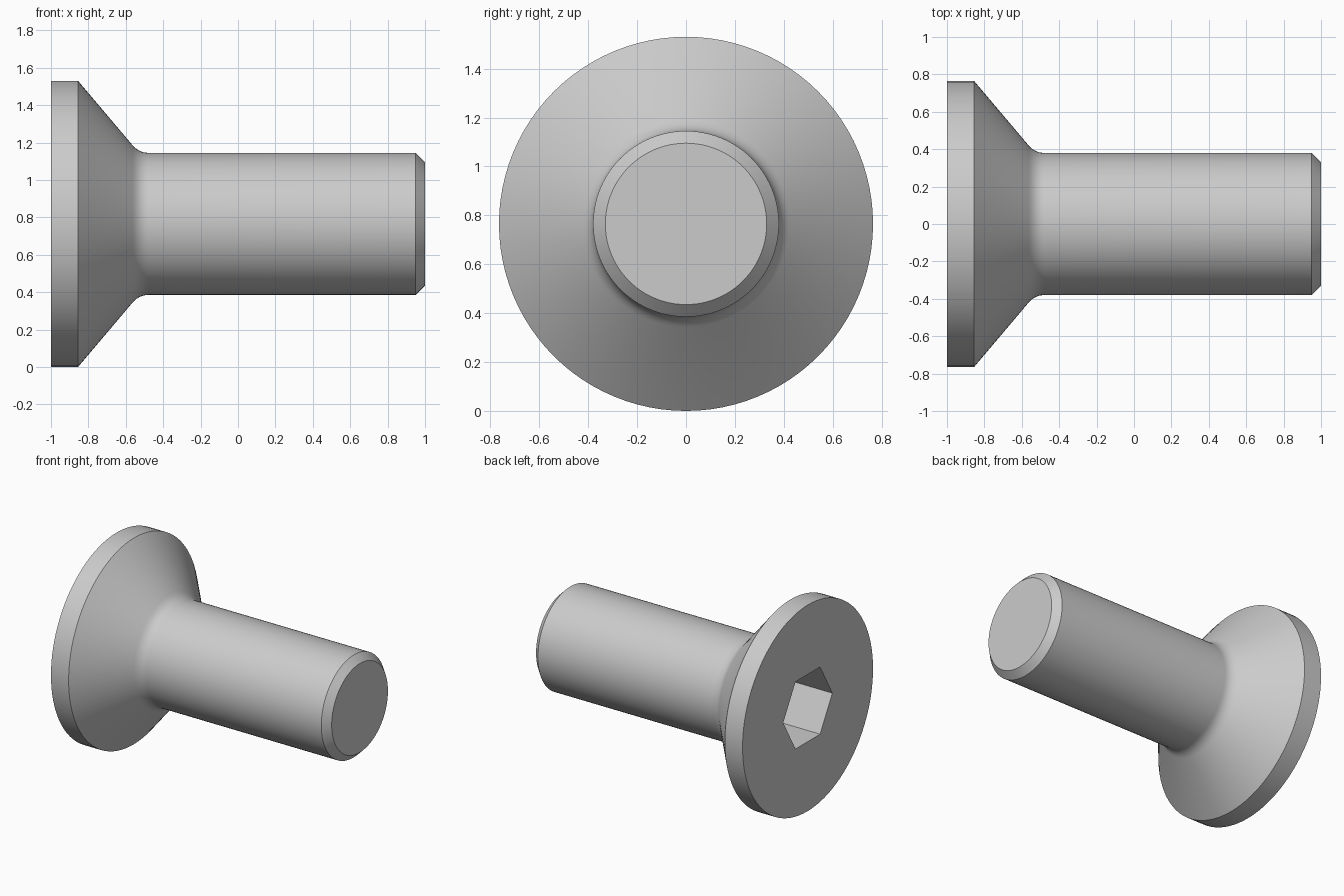
import bpy, bmesh
from math import cos, sin, pi
from mathutils import Vector

cube = bpy.data.objects.get("Cube")
if cube:
    bpy.data.objects.remove(cube, do_unlink=True)

SEGMENTS = 96
HEAD_R, SHANK_R, TIP_R = 0.765, 0.38, 0.33
SOCKET_R, SOCKET_DEPTH = 0.288, 0.32

steel = bpy.data.materials.new("grey_steel")
steel.use_nodes = True
color = (0.6, 0.6, 0.6, 1)
steel.diffuse_color = color
steel.node_tree.nodes["Principled BSDF"].inputs["Base Color"].default_value = color

bm = bmesh.new()


def ring(x, radius, count):
    """Closed loop of vertices around the screw axis."""
    angles = [2 * pi * i / count for i in range(count)]
    return [bm.verts.new((x, radius * cos(a), radius * sin(a) + HEAD_R)) for a in angles]


def bridge(a, b):
    n = len(a)
    for i in range(n):
        j = (i + 1) % n
        bm.faces.new((a[i], a[j], b[j], b[i]))


def loop_edges(loop):
    return [bm.edges.get((v, loop[i - 1])) for i, v in enumerate(loop)]


# Fillet between the countersunk cone and the shank
start, corner, end = Vector((-0.565, 0.422)), Vector((-0.529, SHANK_R)), Vector((-0.48, SHANK_R))
fillet = [start.lerp(corner, t).lerp(corner.lerp(end, t), t) for t in (i / 6 for i in range(7))]

# Head rim, cone, fillet, shank and chamfered tip
profile = [(-1, HEAD_R), (-0.855, HEAD_R), *fillet, (0.95, SHANK_R), (1, TIP_R)]
rings = [ring(x, r, SEGMENTS) for x, r in profile]
for a, b in zip(rings, rings[1:]):
    bridge(a, b)
bm.faces.new(rings[-1])

# Hexagonal socket, with two corners level with the axis
mouth = ring(-1, SOCKET_R, 6)
floor = ring(-1 + SOCKET_DEPTH, SOCKET_R, 6)
bridge(mouth, floor)
bm.faces.new(floor)

# Flat head face around the socket
bmesh.ops.triangle_fill(bm, use_beauty=True, normal=(-1, 0, 0),
                        edges=loop_edges(rings[0]) + loop_edges(mouth))
bmesh.ops.recalc_face_normals(bm, faces=bm.faces[:])

mesh = bpy.data.meshes.new("countersunk_screw")
bm.to_mesh(mesh)
bm.free()
mesh.materials.append(steel)
screw = bpy.data.objects.new("countersunk_screw", mesh)
bpy.context.collection.objects.link(screw)

bpy.ops.object.select_all(action="DESELECT")
screw.select_set(True)
bpy.context.view_layer.objects.active = screw
bpy.ops.object.shade_smooth_by_angle(angle=pi / 6)
